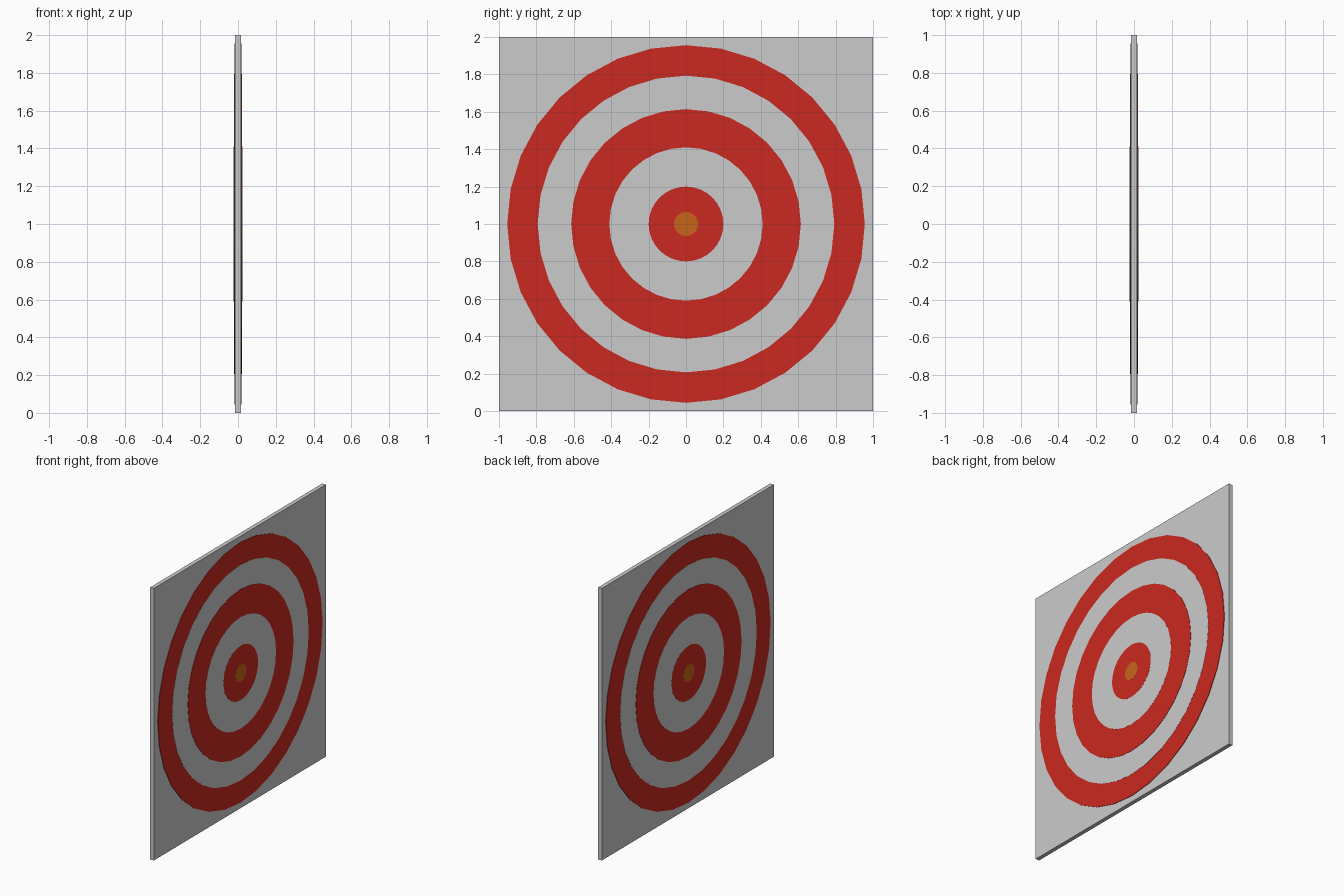
import bpy
import math

if "Cube" in bpy.data.objects:
    bpy.data.objects.remove(bpy.data.objects["Cube"])


def material(name, color):
    m = bpy.data.materials.new(name)
    m.diffuse_color = color
    m.use_nodes = True
    m.node_tree.nodes["Principled BSDF"].inputs["Base Color"].default_value = m.diffuse_color
    return m


red = material("red_paint", (0.60, 0.022, 0.015, 1))
orange = material("orange_paint", (0.58, 0.13, 0.01, 1))

# Square backing board
bpy.ops.mesh.primitive_cube_add(size=1, location=(0, 0, 1))
board = bpy.context.object
board.name = "board"
board.scale = (0.03, 2, 2)


def disc(name, radius, thickness, mat=None):
    """32-sided disc passing through the board, with a vertex at the top."""
    bpy.ops.mesh.primitive_cylinder_add(
        vertices=32, radius=radius, depth=thickness,
        location=(0, 0, 1), rotation=(0, math.pi / 2, 0))
    ob = bpy.context.object
    ob.name = name
    if mat:
        ob.data.materials.append(mat)


# Stacked target discs, each slightly prouder than the one outside it
disc("outer_red_ring", 0.956, 0.038, red)
disc("outer_grey_ring", 0.793, 0.040)
disc("middle_red_ring", 0.614, 0.044, red)
disc("inner_grey_ring", 0.410, 0.045)
disc("inner_red_ring", 0.200, 0.046, red)
disc("bullseye", 0.064, 0.047, orange)
